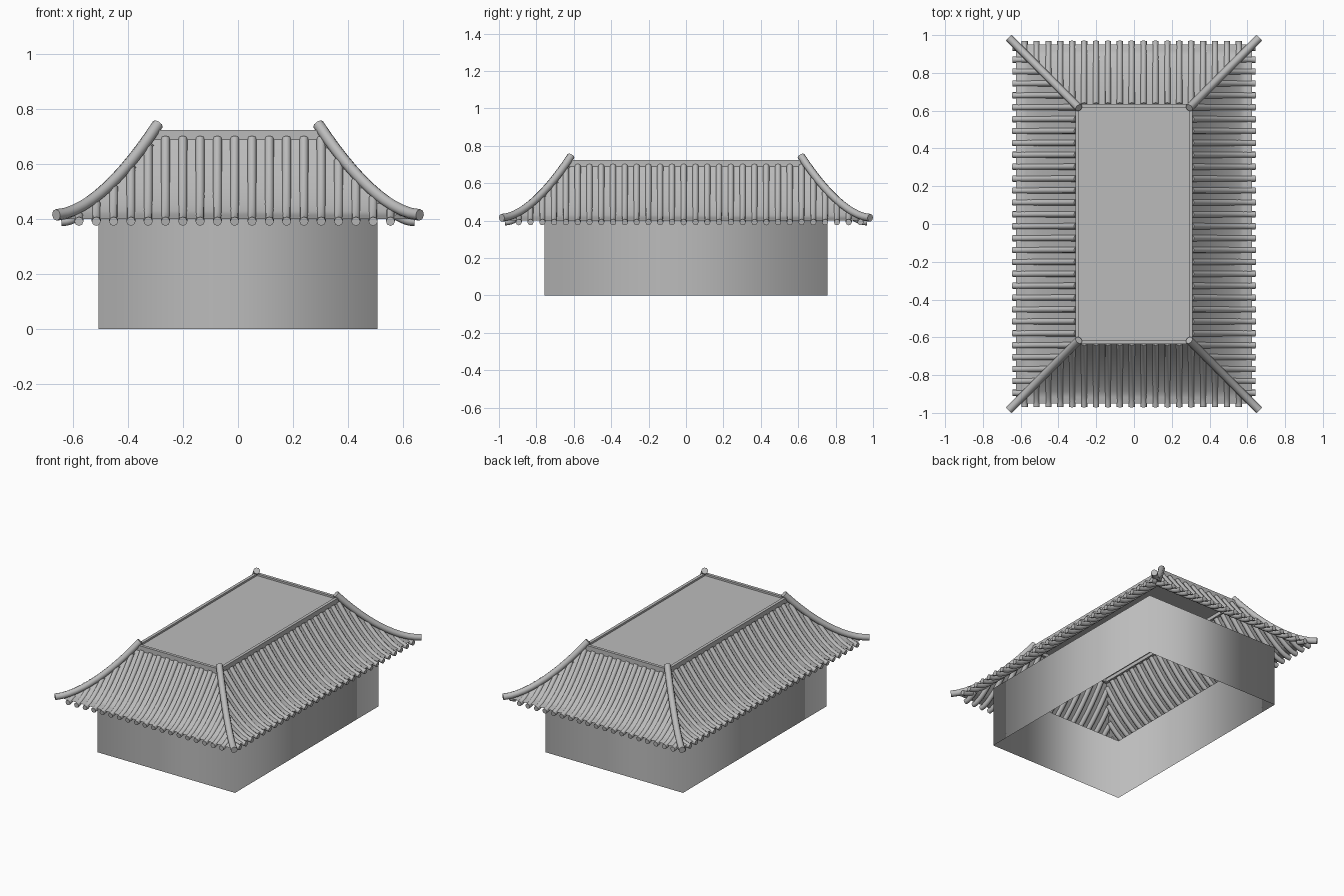
import bpy, bmesh, math
from mathutils import Vector

cube = bpy.data.objects.get("Cube")
if cube:
    bpy.data.objects.remove(cube, do_unlink=True)

grey = bpy.data.materials.new("plain_grey")
grey.use_nodes = True
colour = (0.5, 0.5, 0.5, 1)
grey.diffuse_color = colour
grey.node_tree.nodes["Principled BSDF"].inputs["Base Color"].default_value = colour

TOP_X, TOP_Y = 0.30, 0.625      # upper edge of the slopes
RUN = 0.325                     # horizontal run of the slopes
SPACING = 0.063                 # distance between tile rolls
STEPS = 10


def finish(name, bm, smooth_angle=None):
    bmesh.ops.recalc_face_normals(bm, faces=bm.faces)
    mesh = bpy.data.meshes.new(name)
    bm.to_mesh(mesh)
    bm.free()
    mesh.materials.append(grey)
    ob = bpy.data.objects.new(name, mesh)
    bpy.context.collection.objects.link(ob)
    if smooth_angle:
        bpy.ops.object.select_all(action='DESELECT')
        ob.select_set(True)
        bpy.context.view_layer.objects.active = ob
        bpy.ops.object.shade_smooth_by_angle(angle=math.radians(smooth_angle))
    return ob


def slope_z(r):
    """Height of the concave roof at a distance r outside its upper edge."""
    return 0.40 + 0.30 * max(0, 1 - r / 0.33) ** 1.5


def rectangle(bm, x, y, z):
    return [bm.verts.new((sx * x, sy * y, z))
            for sx, sy in ((-1, -1), (1, -1), (1, 1), (-1, 1))]


def bridge(bm, a, b):
    n = len(a)
    for i in range(n):
        bm.faces.new((a[i], a[(i + 1) % n], b[(i + 1) % n], b[i]))


def sweep(bm, path, side, radius, sides=8):
    """Closed tube along a path whose sideways direction stays constant."""
    rings = []
    for i, p in enumerate(path):
        along = (path[min(i + 1, len(path) - 1)] - path[max(i - 1, 0)]).normalized()
        up = side.cross(along)
        ring = []
        for k in range(sides):
            a = math.tau * k / sides
            ring.append(bm.verts.new(p + radius * (math.cos(a) * side + math.sin(a) * up)))
        rings.append(ring)
    for a, b in zip(rings, rings[1:]):
        bridge(bm, a, b)
    bm.faces.new(rings[0])
    bm.faces.new(rings[-1])


# Walls: open box, softly shaded round the corners
bm = bmesh.new()
bridge(bm, rectangle(bm, 0.508, 0.757, 0), rectangle(bm, 0.508, 0.757, 0.41))
walls = finish("walls", bm, 180)

# Roof sheet: four concave slopes meeting at the corners
bm = bmesh.new()
rings = []
for i in range(STEPS + 1):
    r = RUN * i / STEPS
    rings.append(rectangle(bm, TOP_X + r, TOP_Y + r, slope_z(r)))
for a, b in zip(rings, rings[1:]):
    bridge(bm, a, b)
finish("roof_sheet", bm, 30)

# Flat deck on top
bm = bmesh.new()
bm.faces.new(rectangle(bm, TOP_X, TOP_Y, 0.713))
finish("roof_deck", bm)

# Raised rim round the deck
bm = bmesh.new()
loops = [rectangle(bm, TOP_X + o, TOP_Y + o, z)
         for o, z in ((-0.01, 0.69), (0.01, 0.69), (0.01, 0.725), (-0.01, 0.725))]
for i in range(4):
    bridge(bm, loops[i], loops[(i + 1) % 4])
finish("roof_rim", bm)


# Tile rolls running down each slope, shortened where they meet the hips
def tile_rolls(name, out, half_width, start):
    side = Vector((-out.y, out.x, 0))
    bm = bmesh.new()
    count = int((half_width + RUN) / SPACING)
    for i in range(-count, count + 1):
        u = i * SPACING - 0.012
        r0 = max(0.005, abs(u) - half_width)
        if r0 > 0.312:
            continue
        path = []
        for k in range(STEPS + 1):
            r = r0 + (RUN + 0.018 - r0) * k / STEPS
            p = out * (start + r) + Vector((1, 0, 0) if out.y else (0, 1, 0)) * u
            p.z = slope_z(r) - 0.008 * r / RUN
            path.append(p)
        sweep(bm, path, side, 0.0165)
    finish(name, bm, 50)


tile_rolls("front_tile_rolls", Vector((0, -1, 0)), TOP_X, TOP_Y)
tile_rolls("back_tile_rolls", Vector((0, 1, 0)), TOP_X, TOP_Y)
tile_rolls("right_tile_rolls", Vector((-1, 0, 0)), TOP_Y, TOP_X)
tile_rolls("left_tile_rolls", Vector((1, 0, 0)), TOP_Y, TOP_X)

# Hip ridges: curved poles over the four corners
for sx, x_name in ((-1, "right"), (1, "left")):
    for sy, y_name in ((-1, "front"), (1, "back")):
        bm = bmesh.new()
        path = []
        for k in range(STEPS + 3):
            t = k / (STEPS + 2)
            path.append(Vector((sx * (0.292 + 0.37 * t), sy * (0.615 + 0.37 * t),
                                0.415 + 0.33 * (1 - t) ** 1.7)))
        side = Vector((-sy, sx, 0)).normalized()
        sweep(bm, path, side, 0.021)
        finish(y_name + "_" + x_name + "_hip_ridge", bm, 50)
